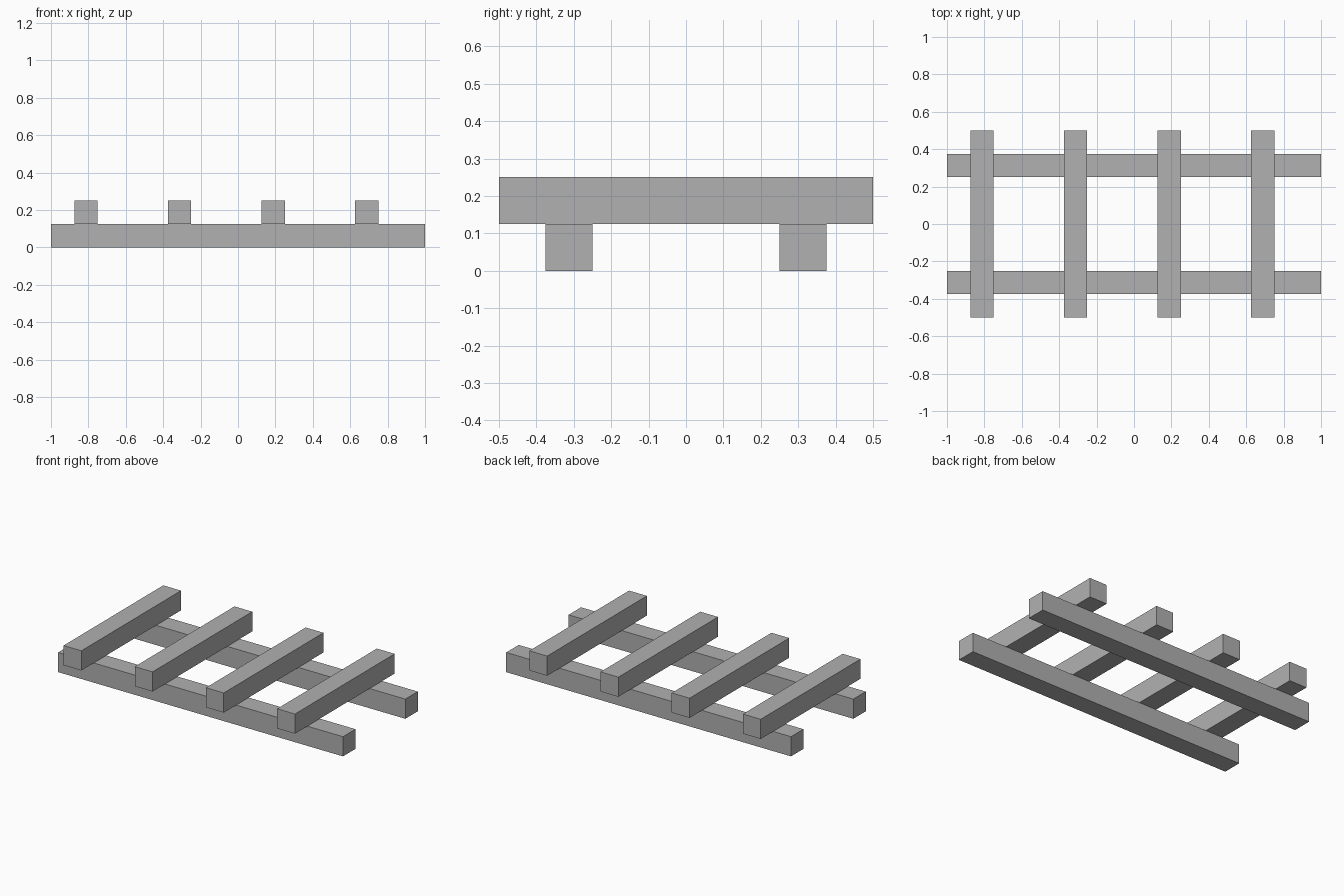
import bpy

cube = bpy.data.objects.get("Cube")
if cube:
    bpy.data.objects.remove(cube, do_unlink=True)

# Single plain grey
GREY = (0.44, 0.44, 0.44, 1)
mat = bpy.data.materials.new("plain_grey")
mat.use_nodes = True
mat.diffuse_color = GREY
bsdf = next(n for n in mat.node_tree.nodes if n.type == 'BSDF_PRINCIPLED')
bsdf.inputs["Base Color"].default_value = GREY

T = 0.125  # beam thickness


def beam(name, size, centre):
    bpy.ops.mesh.primitive_cube_add(size=1, location=centre)
    ob = bpy.context.object
    ob.name = name
    ob.scale = size
    bpy.ops.object.transform_apply(location=False, rotation=False, scale=True)
    ob.data.materials.append(mat)


# Two long rails on the ground
for name, side in (("front_rail", -1), ("back_rail", 1)):
    beam(name, (2, T, T), (0, side * 2.5 * T, T / 2))

# Four crossbars resting on the rails, set slightly towards -x
for i in range(4):
    beam(f"crossbar_{i + 1}", (T, 1, T), (-6.5 * T + i * 0.5, 0, 1.5 * T))
